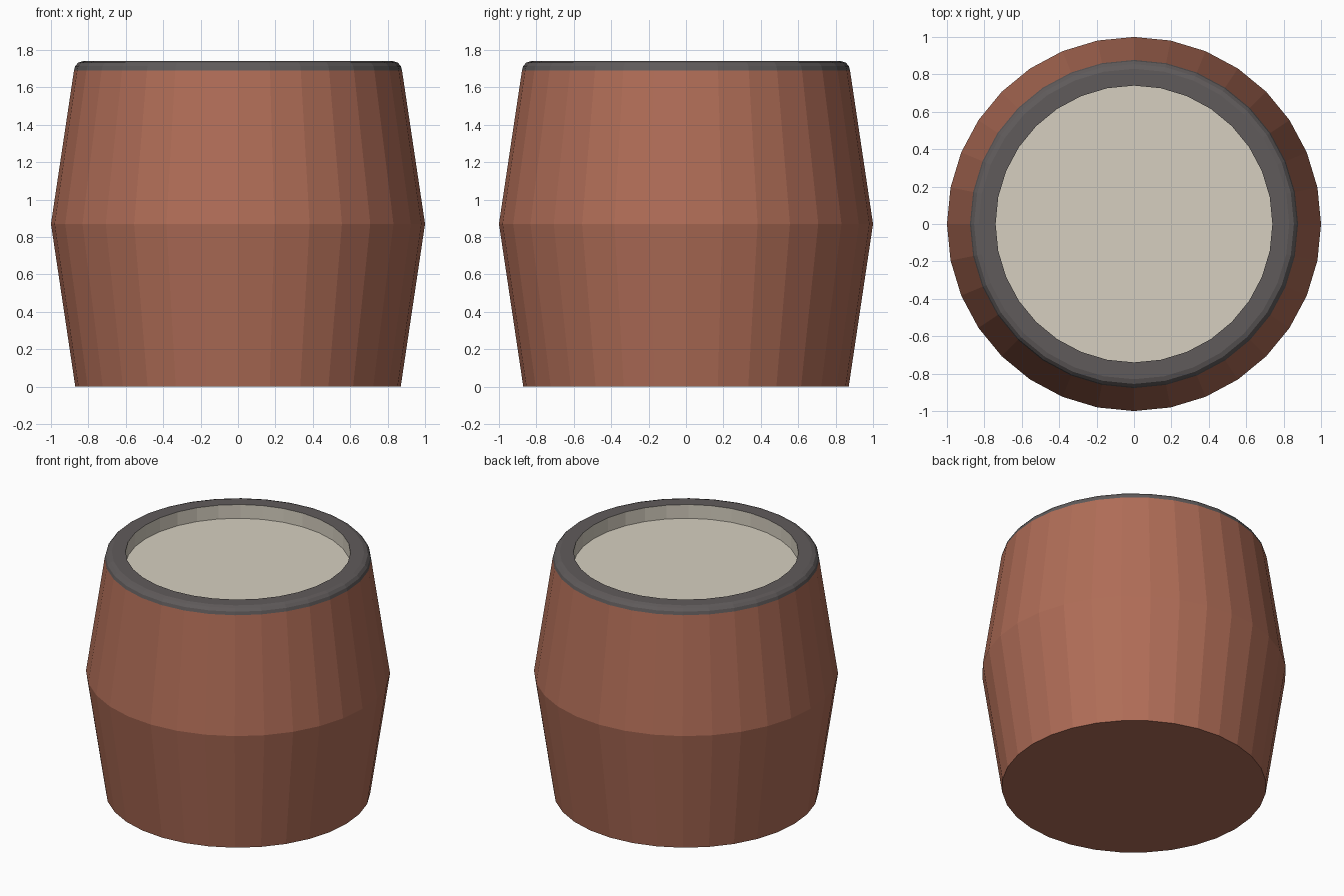
import bpy, bmesh, math

if "Cube" in bpy.data.objects:
    bpy.data.objects.remove(bpy.data.objects["Cube"])

SIDES = 32


def material(name, srgb):
    m = bpy.data.materials.new(name)
    lin = [((c / 255 + 0.055) / 1.055) ** 2.4 for c in srgb]
    m.diffuse_color = (*lin, 1)
    m.use_nodes = True
    m.node_tree.nodes["Principled BSDF"].inputs["Base Color"].default_value = m.diffuse_color
    return m


def lathe(name, profile, mat, cap=None):
    """Spin (radius, z) points around z; cap is the index of a ring to close."""
    bm = bmesh.new()
    rings = [[bm.verts.new((r * math.cos(a), r * math.sin(a), z))
              for a in (2 * math.pi * i / SIDES for i in range(SIDES))]
             for r, z in profile]
    for low, high in zip(rings, rings[1:]):
        for i in range(SIDES):
            j = (i + 1) % SIDES
            bm.faces.new((low[i], low[j], high[j], high[i]))
    if cap == 0:
        bm.faces.new(rings[0][::-1])
    elif cap == -1:
        bm.faces.new(rings[-1])
    mesh = bpy.data.meshes.new(name)
    bm.to_mesh(mesh)
    bm.free()
    mesh.materials.append(mat)
    obj = bpy.data.objects.new(name, mesh)
    bpy.context.collection.objects.link(obj)
    return obj


brick = material("brick_red", (176, 109, 87))
grey = material("dark_grey", (96, 91, 91))
cream = material("cream", (214, 207, 192))

# Bulging body with closed bottom
lathe("barrel_body", [(0.87, 0), (1.0, 0.87), (0.877, 1.69)], brick, cap=0)

# Rounded rim around the opening
lathe("rim", [(0.877, 1.69), (0.871, 1.713), (0.855, 1.732),
              (0.83, 1.74), (0.74, 1.74)], grey)

# Recessed lid: short inner wall and flat floor
lathe("recessed_lid", [(0.74, 1.74), (0.74, 1.64)], cream, cap=-1)
